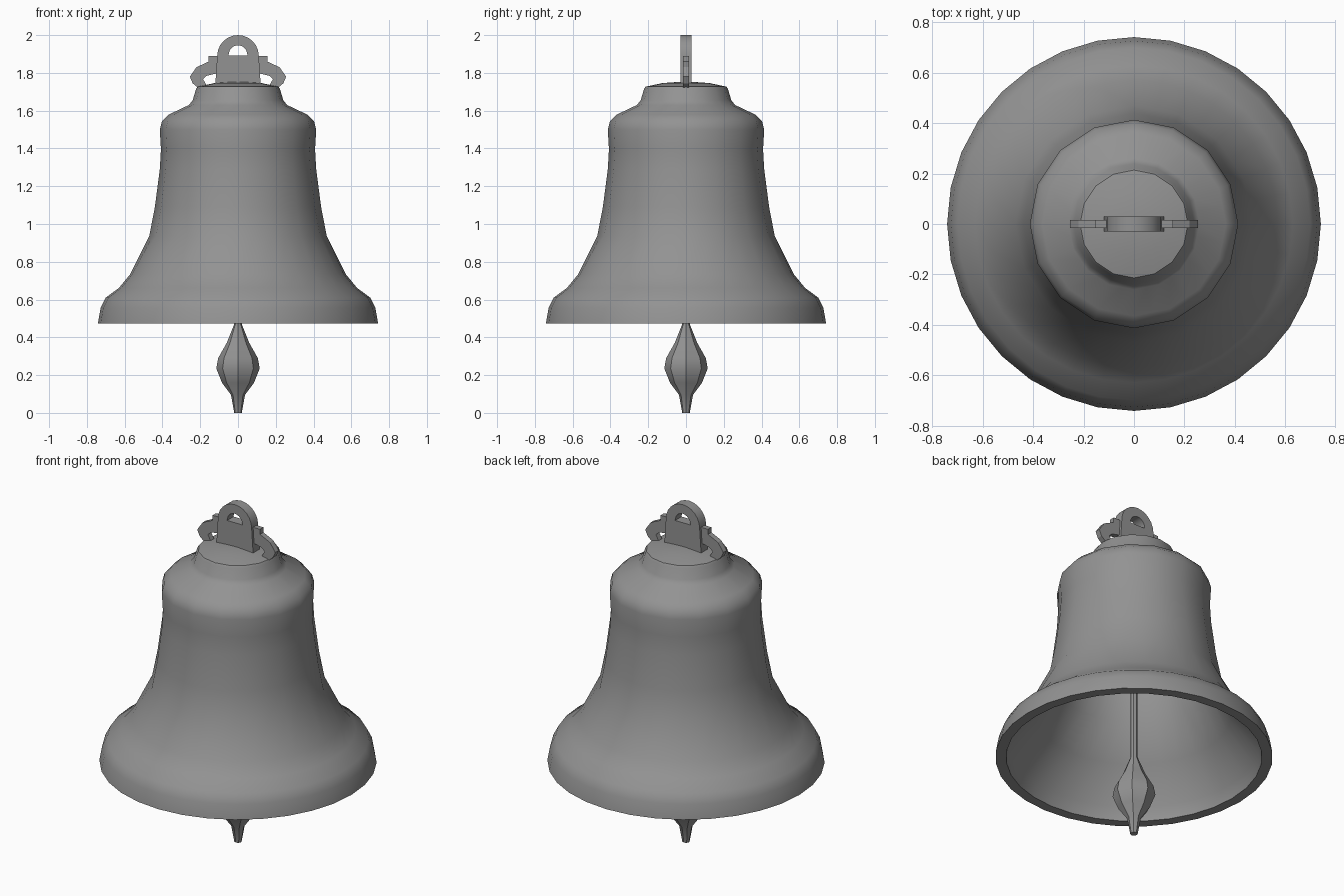
import bpy, bmesh, math

if "Cube" in bpy.data.objects:
    bpy.data.objects.remove(bpy.data.objects["Cube"])

metal = bpy.data.materials.new("grey metal")
metal.diffuse_color = (0.29, 0.29, 0.29, 1)
metal.use_nodes = True
metal.node_tree.nodes["Principled BSDF"].inputs["Base Color"].default_value = metal.diffuse_color


def finish(name, bm, angle=None):
    """Turn a bmesh into a named object with the metal material."""
    bmesh.ops.remove_doubles(bm, verts=bm.verts, dist=1e-5)
    bmesh.ops.recalc_face_normals(bm, faces=bm.faces)
    mesh = bpy.data.meshes.new(name)
    bm.to_mesh(mesh)
    bm.free()
    mesh.materials.append(metal)
    ob = bpy.data.objects.new(name, mesh)
    bpy.context.collection.objects.link(ob)
    if angle:
        bpy.ops.object.select_all(action='DESELECT')
        ob.select_set(True)
        bpy.context.view_layer.objects.active = ob
        bpy.ops.object.shade_smooth_by_angle(angle=math.radians(angle))
    return ob


def lathe(name, profile, sides, angle, coarse_above=99):
    """Spin (radius, z) points; above a height every second corner is flattened."""
    bm = bmesh.new()
    rings = []
    for r, z in profile:
        ring = []
        for i in range(sides):
            a = 2 * math.pi * i / sides
            k = math.cos(2 * math.pi / sides) if z > coarse_above and i % 2 else 1
            ring.append(bm.verts.new((r * k * math.cos(a), r * k * math.sin(a), z)))
        rings.append(ring)
    for lo, hi in zip(rings, rings[1:]):
        for i in range(sides):
            j = (i + 1) % sides
            bm.faces.new((lo[i], lo[j], hi[j], hi[i]))
    bmesh.ops.dissolve_degenerate(bm, dist=1e-5, edges=bm.edges)
    return finish(name, bm, angle)


def thicken(bm, half):
    """Extrude flat faces at y = -half to y = +half."""
    geo = bmesh.ops.extrude_face_region(bm, geom=bm.faces[:], use_keep_orig=True)
    verts = [g for g in geo["geom"] if isinstance(g, bmesh.types.BMVert)]
    bmesh.ops.translate(bm, verts=verts, vec=(0, 2 * half, 0))


# Bell shell: inner wall from the crown down, round the lip, up the outside
bell = [(0, 1.68), (0.18, 1.66), (0.33, 1.52), (0.36, 1.35), (0.385, 1.1),
        (0.42, 0.93), (0.52, 0.73), (0.67, 0.55), (0.685, 0.473),
        (0.742, 0.473), (0.727, 0.557), (0.70, 0.61), (0.63, 0.662),
        (0.57, 0.735), (0.47, 0.935), (0.44, 1.09), (0.414, 1.29),
        (0.408, 1.395), (0.414, 1.50), (0.402, 1.545), (0.365, 1.58),
        (0.26, 1.63), (0.24, 1.655), (0.222, 1.715), (0.214, 1.727),
        (0.125, 1.746), (0, 1.755)]
lathe("bell_shell", bell, 32, 40, coarse_above=0.8)

# Clapper: faceted bob on a thin rod
clapper = [(0, 0), (0.02, 0), (0.037, 0.095), (0.085, 0.16), (0.115, 0.235),
           (0.105, 0.29), (0.06, 0.37), (0.02, 0.47), (0.018, 1.69), (0, 1.69)]
lathe("clapper", clapper, 8, 30)

# Hanging loop: arched plate with a half-round hole
outer = [(0.11 * math.cos(math.pi * i / 12), 1.89 + 0.11 * math.sin(math.pi * i / 12))
         for i in range(13)] + [(-0.122, 1.71), (0.122, 1.71)]
inner = [(0.05 * math.cos(math.pi * i / 12), 1.893 + 0.053 * math.sin(math.pi * i / 12))
         for i in range(13)] + [(-0.03, 1.893), (0.03, 1.893)]
bm = bmesh.new()
o = [bm.verts.new((x, -0.03, z)) for x, z in outer]
n = [bm.verts.new((x, -0.03, z)) for x, z in inner]
for i in range(len(o)):
    j = (i + 1) % len(o)
    bm.faces.new((o[i], o[j], n[j], n[i]))
thicken(bm, 0.03)
finish("hanging_loop", bm, 30)

# Side ears: hooked brackets either side of the loop
ear = [(0.10, 1.89), (0.155, 1.89), (0.155, 1.86), (0.22, 1.83), (0.255, 1.78),
       (0.24, 1.745), (0.21, 1.72), (0.165, 1.73), (0.185, 1.768),
       (0.165, 1.785), (0.10, 1.80)]
for side, s in (("left", -1), ("right", 1)):
    bm = bmesh.new()
    bm.faces.new([bm.verts.new((s * x, -0.016, z)) for x, z in ear])
    thicken(bm, 0.016)
    finish(side + "_ear", bm)
